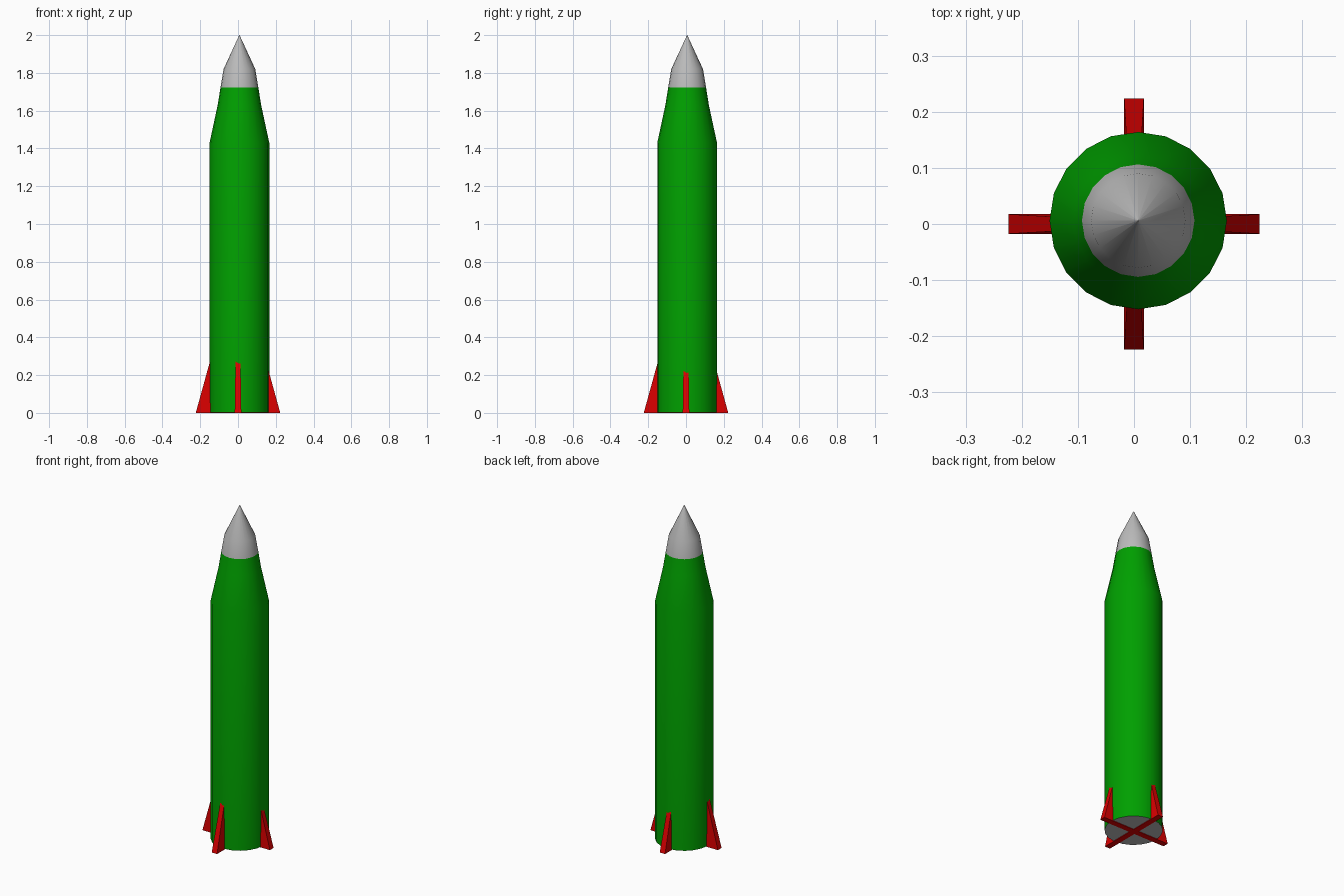
import bpy, bmesh, math

if "Cube" in bpy.data.objects:
    bpy.data.objects.remove(bpy.data.objects["Cube"])


def material(name, rgb):
    m = bpy.data.materials.new(name)
    m.diffuse_color = (*rgb, 1)
    m.use_nodes = True
    m.node_tree.nodes["Principled BSDF"].inputs["Base Color"].default_value = m.diffuse_color
    return m


GREEN = material("green", (0.0, 0.35, 0.0))
GREY = material("grey", (0.5, 0.5, 0.5))
RED = material("red", (0.72, 0.0, 0.0))


def finish(bm, name, mats):
    bmesh.ops.recalc_face_normals(bm, faces=bm.faces)
    mesh = bpy.data.meshes.new(name)
    bm.to_mesh(mesh)
    bm.free()
    for m in mats:
        mesh.materials.append(m)
    ob = bpy.data.objects.new(name, mesh)
    bpy.context.collection.objects.link(ob)
    return ob


# Hull: turned profile with 20 sides, slightly off the fin axis
CX, CY, SIDES = 0.0075, 0.006, 20
NOSE_Z = 1.722
PROFILE = [(0.158, 0.003), (0.158, 1.43), (0.115, 1.63), (0.1003, NOSE_Z),
           (0.084, 1.82), (0.0008, 2.0)]
bm = bmesh.new()
rings = []
for r, z in PROFILE:
    rings.append([bm.verts.new((CX + r * math.cos(a), CY + r * math.sin(a), z))
                  for a in (math.tau * i / SIDES for i in range(SIDES))])
bm.faces.new(rings[0][::-1])
bm.faces.new(rings[-1])
for i in range(SIDES):
    j = (i + 1) % SIDES
    for lo, hi in zip(rings, rings[1:]):
        bm.faces.new((lo[i], lo[j], hi[j], hi[i]))
# Grey nose and underside, green between
for f in bm.faces:
    z = f.calc_center_median().z
    f.material_index = 1 if z > NOSE_Z or z < 0.01 else 0
hull = finish(bm, "rocket_hull", [GREEN, GREY])
bpy.context.view_layer.objects.active = hull
hull.select_set(True)
bpy.ops.object.shade_smooth_by_angle(angle=math.radians(30))

# Fins: two crossed tapering wedges running through the hull
for name, turn in (("side_fins", 0), ("front_back_fins", math.pi / 2)):
    bm = bmesh.new()
    bmesh.ops.create_cube(bm, size=2)
    for v in bm.verts:
        top = v.co.z > 0
        v.co = (v.co.x * (0.006 if top else 0.2235),
                v.co.y * (0.005 if top else 0.0175),
                0.79 if top else 0)
    ob = finish(bm, name, [RED])
    ob.rotation_euler.z = turn
